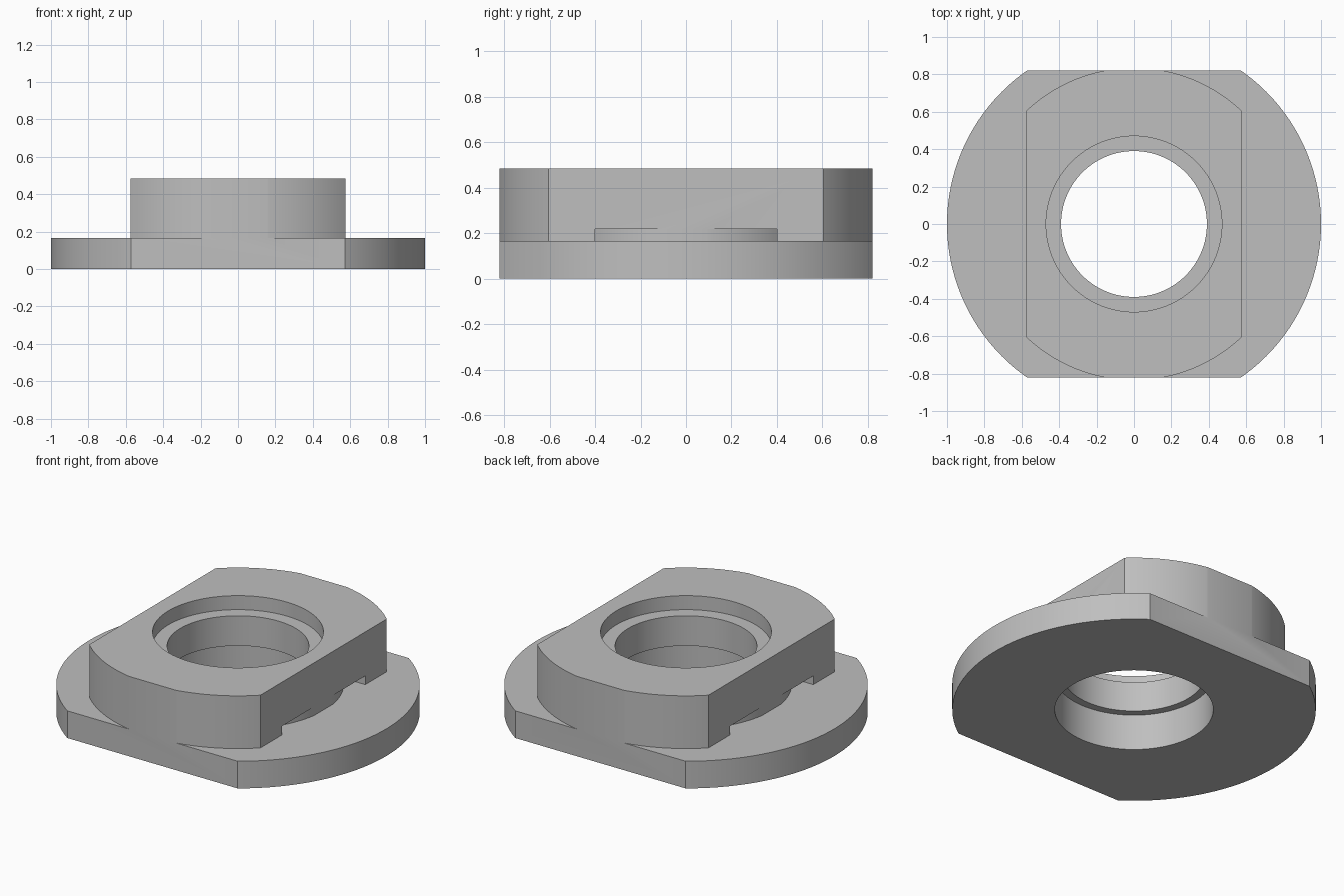
import bpy
import math

cube = bpy.data.objects.get("Cube")
if cube:
    bpy.data.objects.remove(cube, do_unlink=True)

PLATE_TOP, STEP_TOP, BORE_FLOOR, TOP = 0.165, 0.218, 0.40, 0.485
FLAT_X, FLAT_Y = 0.575, 0.82


def cylinder(name, radius, z0, z1):
    bpy.ops.mesh.primitive_cylinder_add(vertices=128, radius=radius, depth=z1 - z0,
                                        location=(0, 0, (z0 + z1) / 2))
    bpy.context.object.name = name
    return bpy.context.object


def box(name, half_x, half_y, z0, z1):
    bpy.ops.mesh.primitive_cube_add(size=1, location=(0, 0, (z0 + z1) / 2))
    obj = bpy.context.object
    obj.name = name
    obj.scale = (2 * half_x, 2 * half_y, z1 - z0)
    return obj


def combine(target, tool, operation):
    """Apply a boolean and discard the tool object."""
    mod = target.modifiers.new(operation.title(), "BOOLEAN")
    mod.operation = operation
    mod.solver = "EXACT"
    mod.object = tool
    bpy.context.view_layer.objects.active = target
    bpy.ops.object.modifier_apply(modifier=mod.name)
    bpy.data.objects.remove(tool, do_unlink=True)


# Raised boss with two flat sides
body = cylinder("flanged_bushing", 0.835, 0.05, TOP)
combine(body, box("boss_flats", FLAT_X, 2, -1, 1), "INTERSECT")

# Shallow side slots, leaving a round collar under the boss
slot = box("side_slots", 2, 0.4, -0.1, STEP_TOP)
combine(slot, cylinder("collar", 0.582, -0.5, 0.5), "DIFFERENCE")
combine(body, slot, "DIFFERENCE")

# Base flange, then the front and back flats across both
combine(body, cylinder("base_flange", 1.0, 0, PLATE_TOP), "UNION")
combine(body, box("flange_flats", 2, FLAT_Y, -1, 1), "INTERSECT")

# Stepped bore: through hole, lower recess, upper counterbore
for name, radius, z0, z1 in (("through_hole", 0.39, -0.5, 1),
                             ("lower_recess", 0.436, -0.5, STEP_TOP),
                             ("upper_counterbore", 0.47, BORE_FLOOR, 1)):
    combine(body, cylinder(name, radius, z0, z1), "DIFFERENCE")

# Single grey material
grey = bpy.data.materials.new("plain_grey")
grey.use_nodes = True
colour = (0.52, 0.52, 0.52, 1)
grey.diffuse_color = colour
grey.node_tree.nodes["Principled BSDF"].inputs["Base Color"].default_value = colour
body.data.materials.clear()
body.data.materials.append(grey)
for face in body.data.polygons:
    face.material_index = 0

bpy.ops.object.select_all(action="DESELECT")
body.select_set(True)
bpy.context.view_layer.objects.active = body
bpy.ops.object.transform_apply(location=True, rotation=True, scale=True)
bpy.ops.object.shade_smooth_by_angle(angle=math.radians(20))
